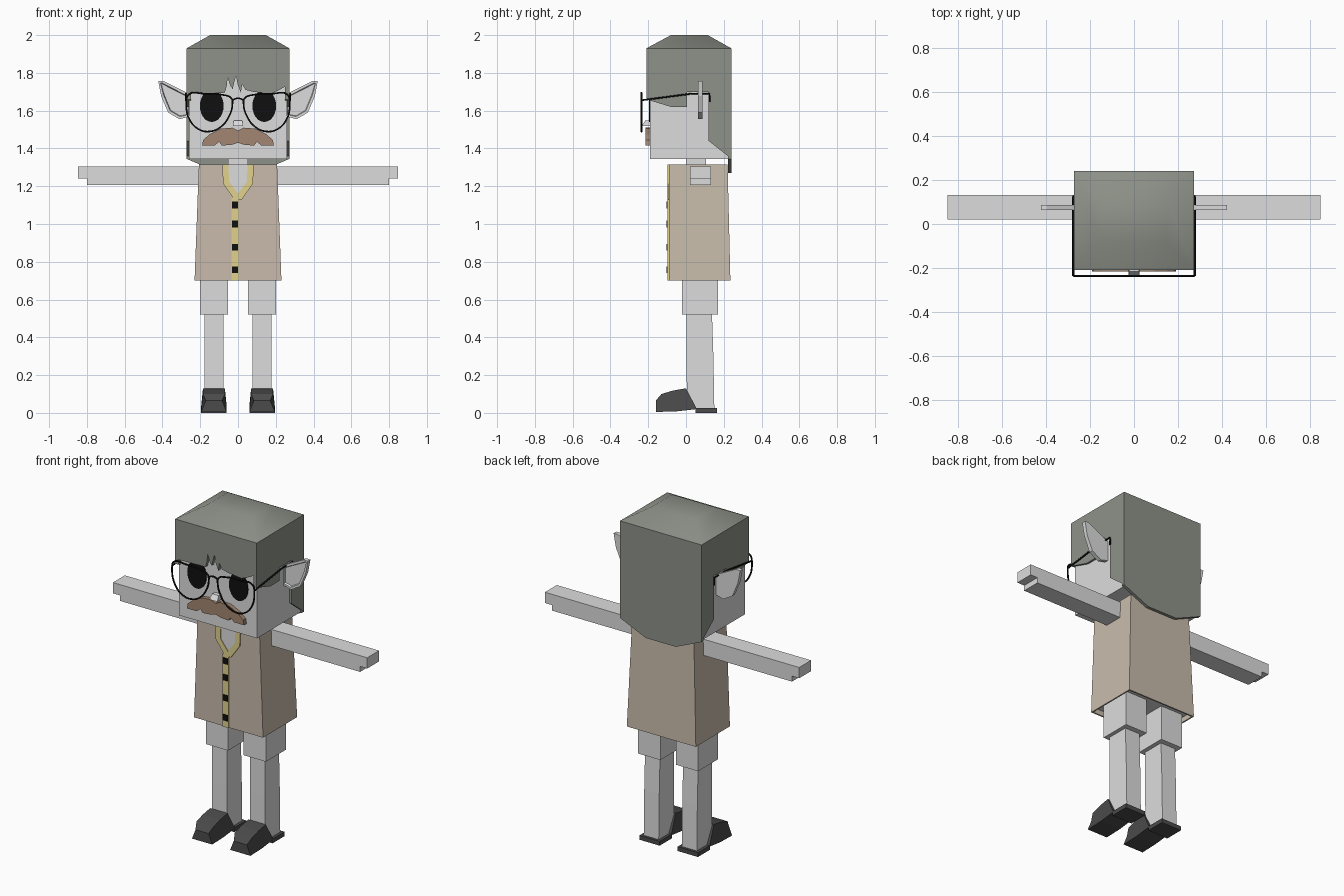
import bpy, bmesh, math
from mathutils import Vector

cube = bpy.data.objects.get("Cube")
if cube:
    bpy.data.objects.remove(cube, do_unlink=True)


def material(name, *rgb):
    m = bpy.data.materials.new(name)
    m.use_nodes = True
    m.diffuse_color = (*rgb, 1)
    m.node_tree.nodes["Principled BSDF"].inputs["Base Color"].default_value = (*rgb, 1)
    return m


SKIN = material("pale_grey", .72, .72, .72)
HAIR = material("grey_green", .27, .29, .25)
COAT = material("tan", .58, .50, .41)
TRIM = material("straw_yellow", .75, .64, .27)
BROWN = material("brown", .36, .24, .165)
SHOE = material("charcoal", .07, .07, .07)
BLACK = material("black", .005, .005, .005)


def finish(name, bm, *mats):
    bmesh.ops.recalc_face_normals(bm, faces=bm.faces)
    mesh = bpy.data.meshes.new(name)
    bm.to_mesh(mesh)
    bm.free()
    for m in mats:
        mesh.materials.append(m)
    ob = bpy.data.objects.new(name, mesh)
    bpy.context.collection.objects.link(ob)
    return ob


def loft_mesh(rings, s=1):
    """Stack of rectangles (x0, x1, y0, y1, z), closed at both ends."""
    bm = bmesh.new()
    loops = [[bm.verts.new((s * x, y, z)) for x, y in ((a, c), (b, c), (b, d), (a, d))]
             for a, b, c, d, z in rings]
    for lo, hi in zip(loops, loops[1:]):
        for i in range(4):
            j = (i + 1) % 4
            bm.faces.new((lo[i], lo[j], hi[j], hi[i]))
    bm.faces.new(loops[0])
    bm.faces.new(loops[-1])
    return bm


def loft(name, mat, rings, s=1):
    return finish(name, loft_mesh(rings, s), mat)


def box(name, mat, x0, x1, y0, y1, z0, z1, s=1):
    return loft(name, mat, [(x0, x1, y0, y1, z0), (x0, x1, y0, y1, z1)], s)


def prism_mesh(pts, lo, hi, axis="y", s=1):
    """Flat outline given depth along x or y."""
    bm = bmesh.new()
    def put(u, z, d):
        return bm.verts.new((s * u, d, z) if axis == "y" else (s * d, u, z))
    a = [put(u, z, lo) for u, z in pts]
    b = [put(u, z, hi) for u, z in pts]
    bm.faces.new(a)
    bm.faces.new(b)
    for i in range(len(a)):
        j = (i + 1) % len(a)
        bm.faces.new((a[i], a[j], b[j], b[i]))
    bmesh.ops.recalc_face_normals(bm, faces=bm.faces)
    return bm


def prism(name, mat, pts, lo, hi, axis="y", s=1):
    return finish(name, prism_mesh(pts, lo, hi, axis, s), mat)


def wire(name, pts, radius, closed=False, curved=False):
    cu = bpy.data.curves.new(name, "CURVE")
    cu.dimensions = "3D"
    cu.bevel_depth, cu.bevel_resolution, cu.resolution_u = radius, 1, 5
    sp = cu.splines.new("BEZIER")
    sp.bezier_points.add(len(pts) - 1)
    for bp, p in zip(sp.bezier_points, pts):
        bp.co = p
        bp.handle_left_type = bp.handle_right_type = "AUTO" if curved else "VECTOR"
    sp.use_cyclic_u = closed
    cu.materials.append(BLACK)
    ob = bpy.data.objects.new(name, cu)
    bpy.context.collection.objects.link(ob)
    bpy.ops.object.select_all(action="DESELECT")
    ob.select_set(True)
    bpy.context.view_layer.objects.active = ob
    bpy.ops.object.convert(target="MESH")


# Head, neck and nose
box("head", SKIN, -.26, .26, -.19, .225, 1.345, 1.85)
box("neck", SKIN, -.052, .052, 0, .105, 1.28, 1.36)
nose = loft("nose", SKIN, [(-.026, .026, -.235, -.185, 1.52), (-.022, .022, -.215, -.185, 1.548)])

# Hair: rounded cap, ragged fringe, side panels and pointed back
cap = loft("hair_cap", HAIR, [(-.272, .272, -.21, .24, 1.80), (-.272, .272, -.21, .24, 1.93),
                              (-.148, .148, -.08, .115, 2)])
bpy.ops.object.select_all(action="DESELECT")
cap.select_set(True)
bpy.context.view_layer.objects.active = cap
bpy.ops.object.shade_smooth_by_angle(angle=math.radians(48))

prism("hair_fringe", HAIR,
      [(-.272, 1.8), (-.272, 1.69), (-.07, 1.695), (-.06, 1.73), (-.055, 1.775), (-.04, 1.73),
       (-.028, 1.715), (-.02, 1.75), (-.01, 1.785), (-.002, 1.74), (.015, 1.695), (.022, 1.74),
       (.04, 1.71), (.08, 1.7), (.17, 1.69), (.21, 1.705), (.272, 1.74), (.272, 1.8)], -.21, -.18)
prism("hair_back", HAIR,
      [(-.272, 1.8), (-.272, 1.345), (-.1, 1.27), (.1, 1.27), (.272, 1.345), (.272, 1.8)], .222, .24)

# Moustache
half = [(.03, 1.51), (.09, 1.505), (.15, 1.475), (.185, 1.445), (.19, 1.415),
        (.125, 1.415), (.1, 1.435), (.085, 1.415), (.03, 1.42)]
prism("moustache", BROWN, [(0, 1.495)] + half + [(0, 1.43)]
      + [(-x, z) for x, z in reversed(half)], -.215, -.185)

# Coat with an open hem
bm = loft_mesh([(-.23, .23, -.09, .235, .70), (-.207, .207, -.09, .22, 1.315)])
bmesh.ops.recalc_face_normals(bm, faces=bm.faces)
hem = [f for f in bm.faces if f.normal.z < -.9]
bmesh.ops.inset_region(bm, faces=hem, thickness=.012)
bmesh.ops.inset_region(bm, faces=hem, thickness=.001, depth=-.03)
hem[0].material_index = 1
finish("coat", bm, COAT, SKIN)

# Neckline, trim and buttons
prism("neck_opening", SKIN, [(-.06, 1.315), (.06, 1.315), (.055, 1.22), (0, 1.15), (-.055, 1.22)],
      -.094, -.088)
for side, s in (("left", 1), ("right", -1)):
    prism(side + "_collar_trim", TRIM, [(.05, 1.316), (.082, 1.316), (.08, 1.215), (.02, 1.13),
                                        (-.005, 1.13), (-.005, 1.155), (.048, 1.225)],
          -.098, -.088, s=s)
box("front_trim", TRIM, -.035, .003, -.097, -.088, .70, 1.14)
for z in (1.10, 1.0, .877, .758):
    box("button", BLACK, -.032, 0, -.102, -.095, z - .018, z + .018)

# Paired parts
for side, s in (("left", 1), ("right", -1)):
    prism(side + "_hair_side", HAIR,
          [(-.21, 1.8), (-.21, 1.66), (-.08, 1.62), (.005, 1.62), (.005, 1.7), (.12, 1.7),
           (.12, 1.44), (.24, 1.345), (.24, 1.8)], .25, .272, "x", s)

    oval = [(.139 + .063 * math.cos(a), 1.625 + .085 * math.sin(a))
            for a in (i * math.tau / 24 for i in range(24))]
    prism(side + "_eye", BLACK, oval, -.195, -.188, s=s)

    # Ear with a hollow front
    bm = prism_mesh([(.25, 1.68), (.28, 1.70), (.395, 1.758), (.422, 1.757), (.407, 1.677),
                     (.37, 1.59), (.31, 1.555), (.25, 1.57)], .063, .087, s=s)
    front = [f for f in bm.faces if f.normal.y < -.9]
    bmesh.ops.inset_region(bm, faces=front, thickness=.014)
    bmesh.ops.inset_region(bm, faces=front, thickness=.004, depth=-.012)
    finish(side + "_ear", bm, SKIN)

    # Spectacles
    rim = [(.035, 1.665), (.09, 1.685), (.18, 1.69), (.262, 1.685), (.274, 1.64), (.255, 1.55),
           (.205, 1.5), (.15, 1.49), (.09, 1.515), (.045, 1.575), (.03, 1.63)]
    wire(side + "_spectacle_rim", [(s * x, -.236, z) for x, z in rim], .005, True, True)
    wire(side + "_spectacle_temple", [(s * .276, y, z) for y, z in
                                      ((-.236, 1.655), (.03, 1.69), (.125, 1.69), (.125, 1.645))], .005)

    # Arm with a stepped hand
    prism(side + "_arm", SKIN, [(.2, 1.207), (.8, 1.207), (.8, 1.24), (.848, 1.24),
                                (.848, 1.305), (.2, 1.305)], .02, .133, s=s)

    # Shorts, leg and shoe
    box(side + "_short_leg", SKIN, .052, .2, -.02, .17, .52, .75, s)
    loft(side + "_leg", SKIN, [(.077, .177, .005, .15, .02), (.077, .177, .003, .145, .3),
                               (.077, .177, .003, .137, .54)], s)
    bm = prism_mesh([(-.16, .005), (-.16, .065), (-.13, .1), (-.07, .118), (0, .13), (.05, .035),
                     (.055, .02), (-.05, .008)], .06, .195, "x", s)
    for v in bm.verts:
        if v.co.z > .05:
            k = .65 if v.co.y < -.15 else .86
            v.co.x = s * .1275 + (v.co.x - s * .1275) * k
    finish(side + "_shoe", bm, SHOE)
    box(side + "_heel", SHOE, .06, .195, .05, .165, 0, .026, s)

wire("spectacle_bridge", [(-.033, -.236, 1.65), (-.015, -.236, 1.663), (.015, -.236, 1.663),
                          (.033, -.236, 1.65)], .005, curved=True)
